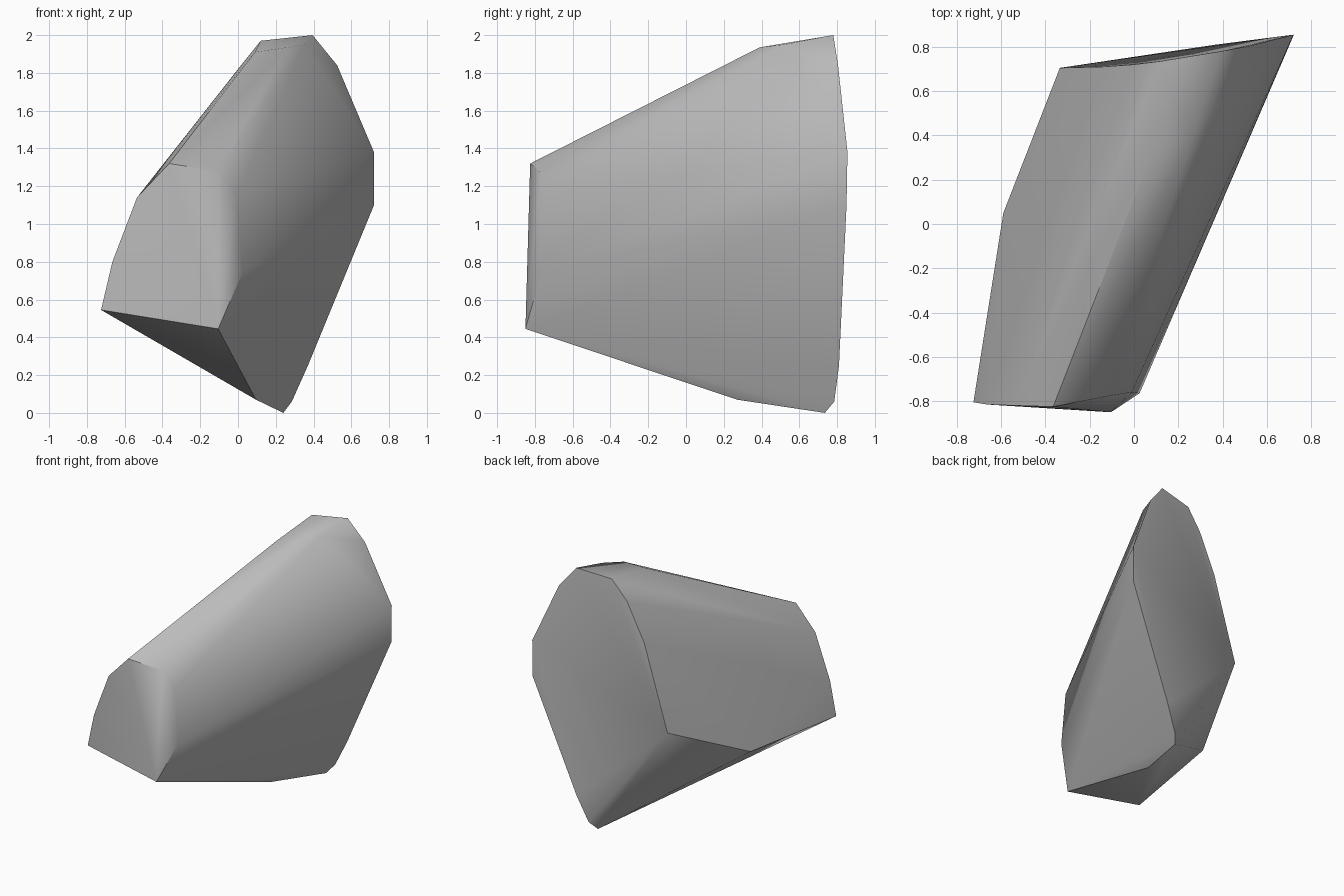
import bpy
import bmesh
import math

# Remove only the default object
default_object = bpy.data.objects.get("Cube")
if default_object:
    bpy.data.objects.remove(default_object, do_unlink=True)


def make_material(name, colour):
    """Flat material whose viewport and render colours agree."""
    material = bpy.data.materials.new(name)
    material.use_nodes = True
    material.diffuse_color = colour
    shader = material.node_tree.nodes["Principled BSDF"]
    shader.inputs["Base Color"].default_value = colour
    shader.inputs["Roughness"].default_value = 0.9
    return material


def make_hull(name, corner_groups, material, sharp_angle):
    """Wrap a convex stone surface around groups of corner points."""
    builder = bmesh.new()
    for group in corner_groups:
        for corner in group:
            builder.verts.new(corner)
    result = bmesh.ops.convex_hull(builder, input=builder.verts)
    loose = [v for v in builder.verts if not v.link_faces]
    bmesh.ops.delete(builder, geom=loose, context="VERTS")
    bmesh.ops.recalc_face_normals(builder, faces=builder.faces)

    mesh = bpy.data.meshes.new(name)
    builder.to_mesh(mesh)
    builder.free()
    mesh.materials.append(material)
    stone = bpy.data.objects.new(name, mesh)
    bpy.context.collection.objects.link(stone)

    # Soft rounded flanks, crisp fracture edges
    bpy.ops.object.select_all(action="DESELECT")
    stone.select_set(True)
    bpy.context.view_layer.objects.active = stone
    bpy.ops.object.shade_smooth_by_angle(angle=sharp_angle)
    return stone


# Small broken face at the front, anticlockwise from the lower left
front_face = [
    (-.725, -.805, .545), (-.105, -.85, .445), (.025, -.765, .745),
    (-.01, -.76, 1.16), (-.105, -.775, 1.28), (-.365, -.825, 1.32),
    (-.535, -.82, 1.14), (-.665, -.815, .8),
]

# Tall broken face at the back, from the peak round to the far side
back_face = [
    (.395, .78, 2), (.525, .805, 1.84), (.72, .855, 1.38),
    (.72, .85, 1.1), (.37, .81, .25), (.285, .785, .06),
    (-.335, .705, .885), (-.14, .71, 1.53), (0, .72, 1.82),
    (.12, .735, 1.97),
]

# Sloping crown near the peak
crown = [(.09, .345, 1.91), (.26, .39, 1.935), (.355, .52, 1.95)]

# Chipped underside
underside = [(.24, .735, 0), (.095, .27, .07), (-.59, .05, .56)]

grey_stone = make_material("grey stone", (.5, .5, .5, 1))
make_hull("rock", [front_face, back_face, crown, underside],
          grey_stone, math.radians(45))
